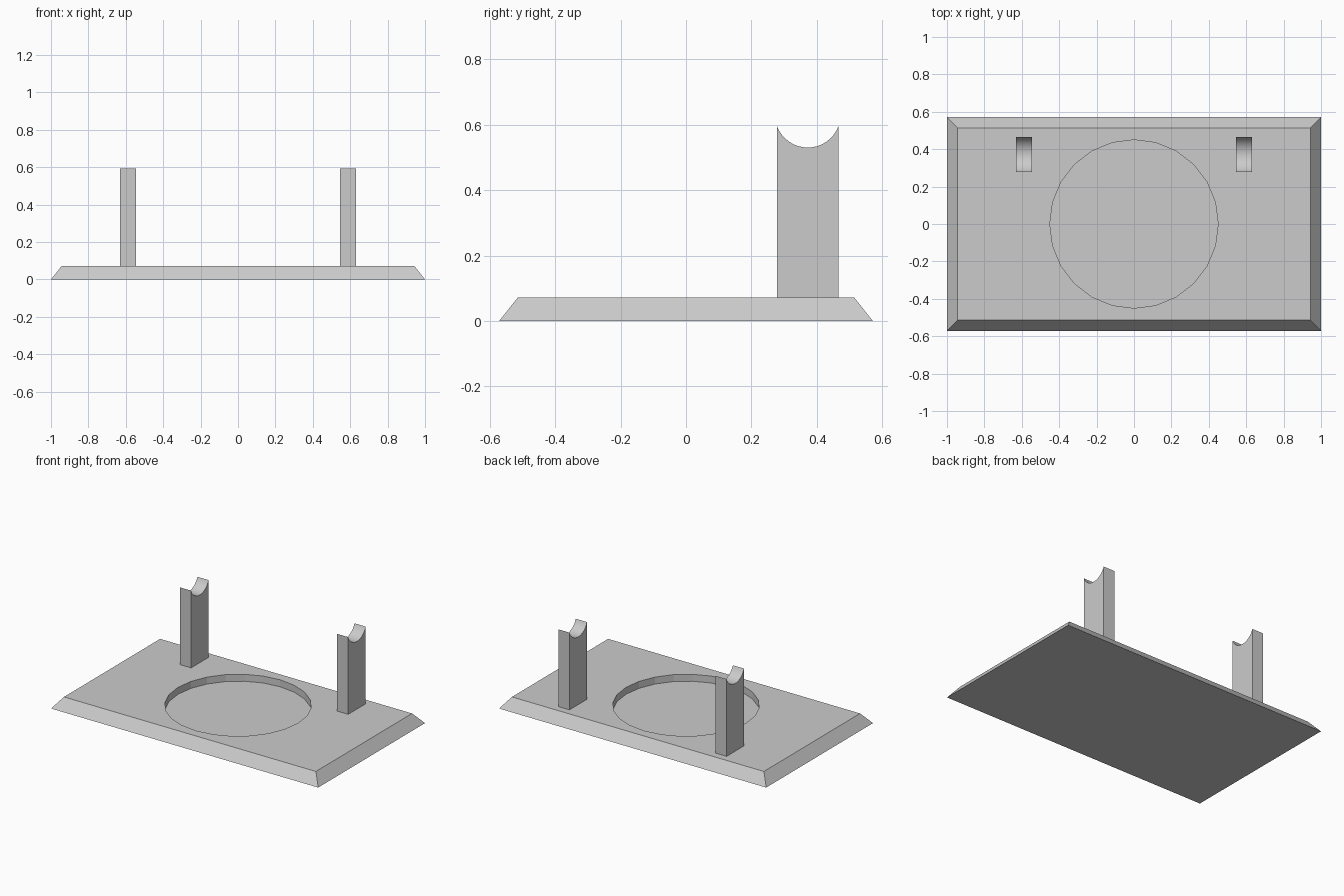
import bpy, bmesh, math

default = bpy.data.objects.get("Cube")
if default:
    bpy.data.objects.remove(default, do_unlink=True)

# Single flat colour
GREY = (0.6, 0.6, 0.6, 1.0)
grey = bpy.data.materials.new("light_grey")
grey.use_nodes = True
grey.diffuse_color = GREY
grey.node_tree.nodes["Principled BSDF"].inputs["Base Color"].default_value = GREY

BASE_TOP = 0.072


def make_object(name, bm):
    bmesh.ops.recalc_face_normals(bm, faces=bm.faces)
    mesh = bpy.data.meshes.new(name)
    bm.to_mesh(mesh)
    bm.free()
    mesh.materials.append(grey)
    obj = bpy.data.objects.new(name, mesh)
    bpy.context.collection.objects.link(obj)
    return obj


def activate(obj):
    bpy.ops.object.select_all(action='DESELECT')
    obj.select_set(True)
    bpy.context.view_layer.objects.active = obj


# Base plate with sloping sides
bm = bmesh.new()
bmesh.ops.create_cube(bm, size=2)
for v in bm.verts:
    top = v.co.z > 0
    inset = 0.057 if top else 0
    v.co = (v.co.x * (1 - inset), v.co.y * (0.571 - inset), BASE_TOP if top else 0)
base = make_object("base_plate", bm)

# Round recess sunk into the base plate
RECESS_DEPTH = 0.047
bm = bmesh.new()
bmesh.ops.create_cone(bm, cap_ends=True, segments=24, radius1=0.45, radius2=0.45, depth=0.2)
bmesh.ops.translate(bm, verts=bm.verts, vec=(0, 0, BASE_TOP - RECESS_DEPTH + 0.1))
cutter = make_object("recess_cutter", bm)
cutter.hide_render = True
activate(base)
cut = base.modifiers.new("recess", 'BOOLEAN')
cut.operation = 'DIFFERENCE'
cut.solver = 'EXACT'
cut.object = cutter
bpy.ops.object.modifier_apply(modifier=cut.name)
bpy.data.objects.remove(cutter, do_unlink=True)


# Posts with a cradle notch in the top
def make_post(name, x, width=0.084):
    y_mid, half, radius, z_mid = 0.372, 0.0935, 0.1, 0.63
    spread = math.asin(half / radius)
    steps = 16
    profile = [(y_mid - half, BASE_TOP), (y_mid + half, BASE_TOP)]
    for i in range(steps + 1):
        a = spread * (1 - 2 * i / steps)
        profile.append((y_mid + radius * math.sin(a), z_mid - radius * math.cos(a)))
    bm = bmesh.new()
    face = bm.faces.new([bm.verts.new((x - width / 2, y, z)) for y, z in profile])
    side = bmesh.ops.extrude_face_region(bm, geom=[face], use_keep_orig=True)
    moved = [g for g in side["geom"] if isinstance(g, bmesh.types.BMVert)]
    bmesh.ops.translate(bm, verts=moved, vec=(width, 0, 0))
    post = make_object(name, bm)
    activate(post)
    bpy.ops.object.shade_smooth_by_angle(angle=math.radians(30))


for name, sign in (("left_post", 1), ("right_post", -1)):
    make_post(name, sign * 0.588)
